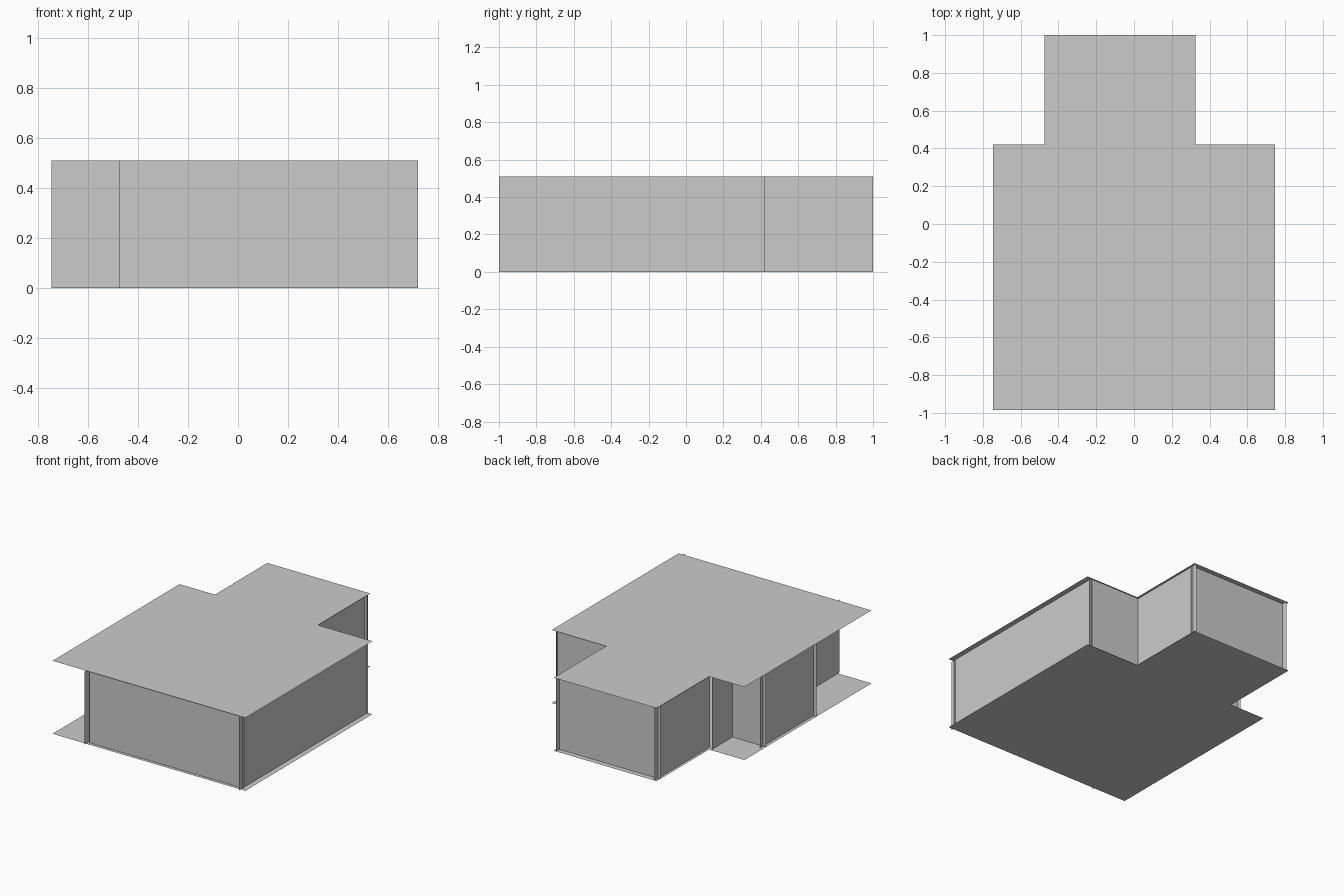
import bpy

if "Cube" in bpy.data.objects:
    bpy.data.objects.remove(bpy.data.objects["Cube"])

H = 0.511  # wall height


def face_object(name, points):
    mesh = bpy.data.meshes.new(name)
    mesh.from_pydata(points, [], [list(range(len(points)))])
    obj = bpy.data.objects.new(name, mesh)
    bpy.context.collection.objects.link(obj)
    return obj


def wall(name, a, b):
    """Upright paper-thin panel between two plan points."""
    return face_object(name, [(*a, 0), (*b, 0), (*b, H), (*a, H)])


# Floor and ceiling share one T-shaped outline
outline = [(-0.747, -0.985), (0.747, -0.985), (0.747, 0.42), (0.325, 0.42),
           (0.325, 1.0), (-0.473, 1.0), (-0.473, 0.42), (-0.747, 0.42)]
face_object("floor", [(x, y, 0) for x, y in reversed(outline)])
face_object("ceiling", [(x, y, H) for x, y in outline])

# Main room: panels cross and overrun each other slightly at the corners
wall("front_wall", (-0.477, -0.962), (0.72, -0.962))
wall("right_wall", (0.709, -1.0), (0.709, 0.42))
wall("right_shoulder_wall", (0.30, 0.41), (0.72, 0.41))

# Narrow back room
wall("back_right_wall", (0.308, 0.41), (0.308, 1.0))
wall("back_wall", (-0.475, 0.962), (0.325, 0.962))
wall("back_left_wall", (-0.455, 0.385), (-0.455, 1.0))

# Recessed left side with a projecting bay
wall("left_rear_wall", (-0.488, 0.16), (-0.488, 0.41))
wall("left_front_wall", (-0.488, -1.0), (-0.488, -0.36))
wall("bay_rear_wall", (-0.747, 0.182), (-0.475, 0.182))
wall("bay_front_wall", (-0.747, -0.375), (-0.475, -0.375))
wall("bay_side_wall", (-0.724, -0.405), (-0.724, 0.215))
